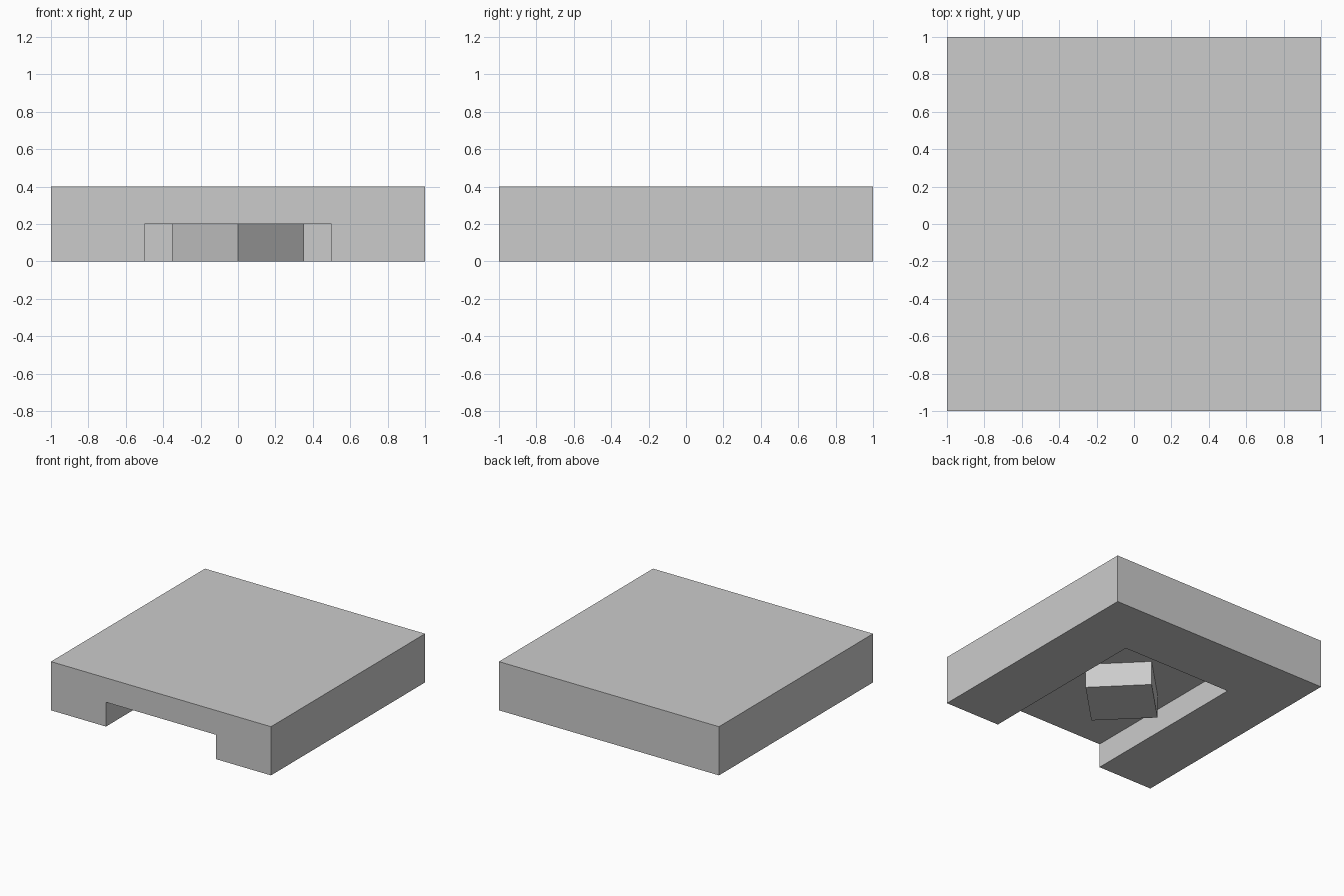
import bpy
import math

default_cube = bpy.data.objects.get("Cube")
if default_cube:
    bpy.data.objects.remove(default_cube, do_unlink=True)

# One plain grey for the whole model
grey = bpy.data.materials.new("light_grey")
grey.use_nodes = True
colour = (0.6, 0.6, 0.6, 1)
grey.diffuse_color = colour
grey.node_tree.nodes["Principled BSDF"].inputs["Base Color"].default_value = colour


def box(name, low, high, turn=0):
    """Axis-aligned box between two corners, then turned about its own upright axis."""
    centre = [(a + b) / 2 for a, b in zip(low, high)]
    bpy.ops.mesh.primitive_cube_add(size=1, location=centre, rotation=(0, 0, turn))
    obj = bpy.context.object
    obj.name = name
    obj.scale = [b - a for a, b in zip(low, high)]
    bpy.ops.object.transform_apply(location=False, rotation=False, scale=True)
    obj.data.materials.append(grey)
    return obj


# Thick square slab
slab = box("slab", (-1, -1, 0), (1, 1, 0.4))

# Channel in the underside, open at the front and closed at the back
channel = box("channel_cutter", (-0.5, -1.2, -0.2), (0.5, 0.5, 0.2))
channel.hide_render = True
cut = slab.modifiers.new("channel", "BOOLEAN")
cut.operation = "DIFFERENCE"
cut.solver = "EXACT"
cut.object = channel
bpy.context.view_layer.objects.active = slab
bpy.ops.object.modifier_apply(modifier=cut.name)
bpy.data.objects.remove(channel, do_unlink=True)

# Square block inside the channel, set cornerwise with one corner to the front
side = 0.5
middle_y = side / math.sqrt(2) - 0.5
box("diamond_block", (-side / 2, middle_y - side / 2, 0),
    (side / 2, middle_y + side / 2, 0.2), math.radians(45))
